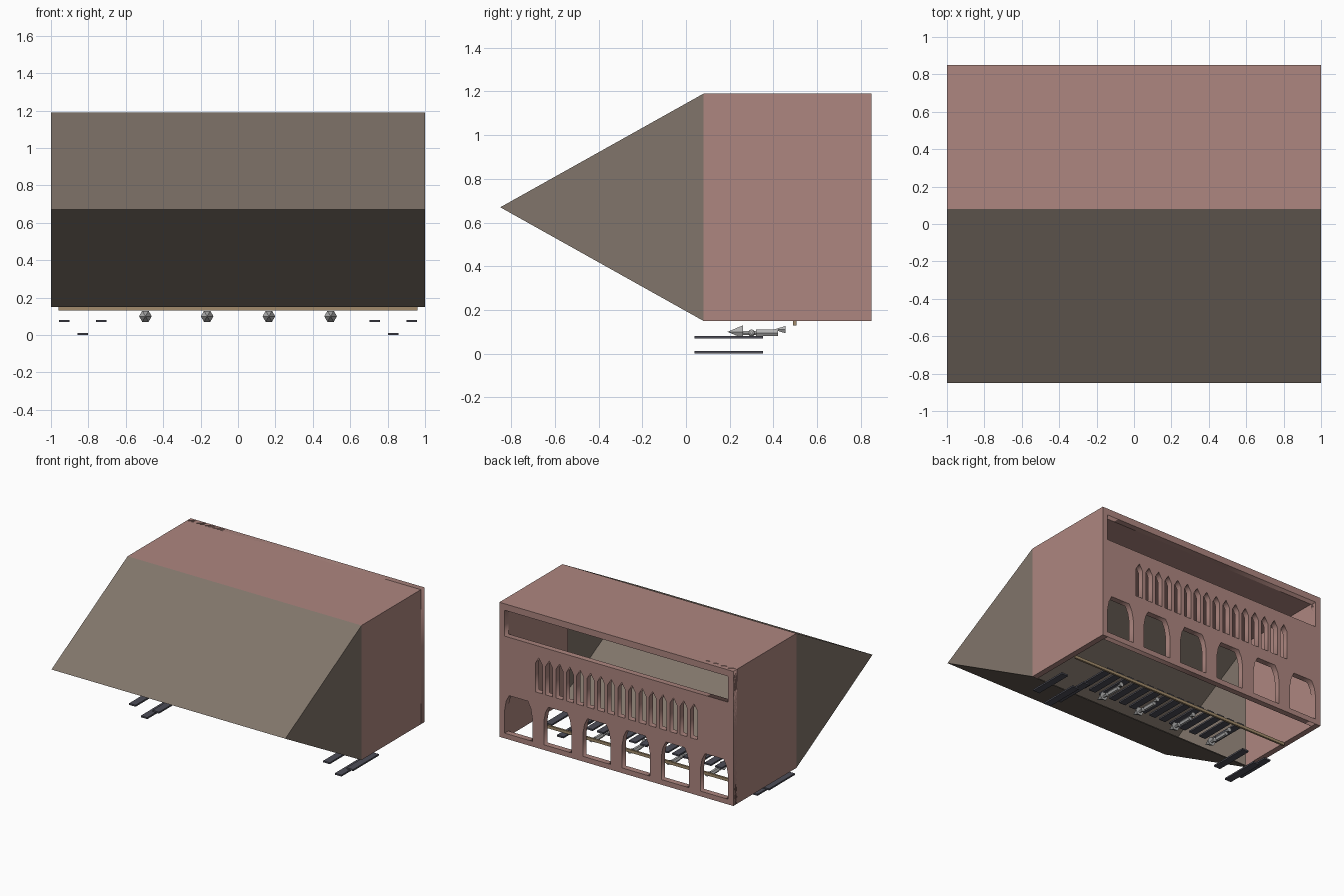
import bpy, bmesh
from math import radians

cube = bpy.data.objects.get("Cube")
if cube:
    bpy.data.objects.remove(cube, do_unlink=True)


def material(name, rgb):
    m = bpy.data.materials.new(name)
    m.use_nodes = True
    m.diffuse_color = (*rgb, 1)
    m.node_tree.nodes["Principled BSDF"].inputs["Base Color"].default_value = (*rgb, 1)
    return m


PINK = material("dusty pink", (0.42, 0.24, 0.215))
TAUPE = material("taupe grey", (0.22, 0.178, 0.145))
SLATE = material("dark slate", (0.075, 0.075, 0.095))
SILVER = material("light grey", (0.45, 0.45, 0.45))
TAN = material("tan", (0.36, 0.26, 0.15))

BOTTOM, TOP, FRONT, BACK, WALL = 0.15, 1.19, 0.08, 0.85, 0.045


def finish(name, mat):
    ob = bpy.context.object
    ob.name = name
    ob.data.materials.append(mat)
    return ob


def box(name, mat, x, y, z):
    """Box from (min, max) ranges."""
    mid = [(a + b) / 2 for a, b in (x, y, z)]
    bpy.ops.mesh.primitive_cube_add(size=1, location=mid)
    bpy.context.object.scale = [b - a for a, b in (x, y, z)]
    return finish(name, mat)


def cone(name, x, z, y0, y1, r0, r1):
    """Six-sided cone running along y."""
    bpy.ops.mesh.primitive_cone_add(
        vertices=6, radius1=r0, radius2=r1, depth=y1 - y0,
        location=(x, (y0 + y1) / 2, z), rotation=(radians(-90), radians(30), 0))
    return finish(name, SILVER)


# Roof and end walls of the hall, open below and to the front
box("roof", PINK, (-1, 1), (FRONT, BACK), (TOP - WALL, TOP))
for side, s in (("left", 1), ("right", -1)):
    box(side + "_wall", PINK, sorted((s, s * (1 - WALL))), (FRONT, BACK), (BOTTOM, TOP - WALL))

# Back wall: outline with a long window, pointed slits and arches as holes
curve = bpy.data.curves.new("back_wall", "CURVE")
curve.dimensions = "2D"
curve.fill_mode = "BOTH"
curve.extrude = WALL / 2


def outline(points):
    spline = curve.splines.new("POLY")
    spline.points.add(len(points) - 1)
    for p, (x, z) in zip(spline.points, points):
        p.co = (x, z, 0, 1)
    spline.use_cyclic_u = True


def mirrored(cx, half):
    """Closed outline from its right half, listed bottom to top."""
    left = [(cx - x, z) for x, z in reversed(half) if x > 0]
    return [(cx + x, z) for x, z in half] + left


outline(mirrored(0, [(1, BOTTOM), (1, TOP)]))
outline(mirrored(0, [(0.955, 0.94), (0.955, 1.14)]))
for i in range(16):
    outline(mirrored((i - 7.5) * 0.0885, [(0.03, 0.58), (0.03, 0.8), (0, 0.85)]))
for i in range(6):
    outline(mirrored((i - 2.5) * 0.335,
                     [(0.118, 0.19), (0.118, 0.37), (0.105, 0.44), (0.08, 0.49)]))
wall = bpy.data.objects.new("back_wall", curve)
bpy.context.collection.objects.link(wall)
wall.rotation_euler.x = radians(90)
wall.location.y = BACK - WALL / 2
bpy.ops.object.select_all(action="DESELECT")
wall.select_set(True)
bpy.context.view_layer.objects.active = wall
bpy.ops.object.convert(target="MESH")
finish("back_wall", PINK)

# Hollow wedge in front, open toward the hall
mesh = bpy.data.meshes.new("front_wedge")
bm = bmesh.new()
ends = [[bm.verts.new((x, y, z)) for y, z in ((FRONT, BOTTOM), (-0.85, 0.67), (FRONT, TOP))]
        for x in (-1, 1)]
(a, b, c), (d, e, f) = ends
for face in ((c, b, a), (d, e, f), (a, b, e, d), (b, c, f, e)):
    bm.faces.new(face)
bmesh.ops.recalc_face_normals(bm, faces=bm.faces)
bm.to_mesh(mesh)
bm.free()
wedge = bpy.data.objects.new("front_wedge", mesh)
bpy.context.collection.objects.link(wedge)
mesh.materials.append(TAUPE)
shell = wedge.modifiers.new("thickness", "SOLIDIFY")
shell.thickness = 0.008
shell.offset = -1

# Beam across the open underside
box("cross_beam", TAN, (-0.96, 0.96), (0.49, 0.505), (0.13, 0.152))


# Floating planks: three outside each end, a row within
def plank(name, x, y, z):
    box(name, SLATE, (x - 0.028, x + 0.028), (y - 0.157, y + 0.157), (z - 0.006, z + 0.006))


for side, s in (("left", 1), ("right", -1)):
    for x, z in ((0.73, 0.075), (0.83, 0.012), (0.93, 0.075)):
        plank(side + "_outer_plank", s * x, 0.195, z - 0.006 * (z < 0.05))
for i in range(14):
    plank("inner_plank", (i - 6.5) * 0.092, 0.3, 0.19)

# Four small spindle-shaped craft in a row
for i in range(4):
    x = (i - 1.5) * 0.33
    cone("craft_nose", x, 0.1, 0.19, 0.26, 0, 0.034)
    cone("craft_neck", x, 0.095, 0.25, 0.33, 0.01, 0.01)
    cone("craft_body", x, 0.095, 0.32, 0.42, 0.017, 0.017)
    cone("craft_tail", x, 0.11, 0.4, 0.455, 0, 0.019)
    bpy.ops.mesh.primitive_ico_sphere_add(subdivisions=2, radius=0.016, location=(x, 0.3, 0.095))
    finish("craft_ball", SILVER)
